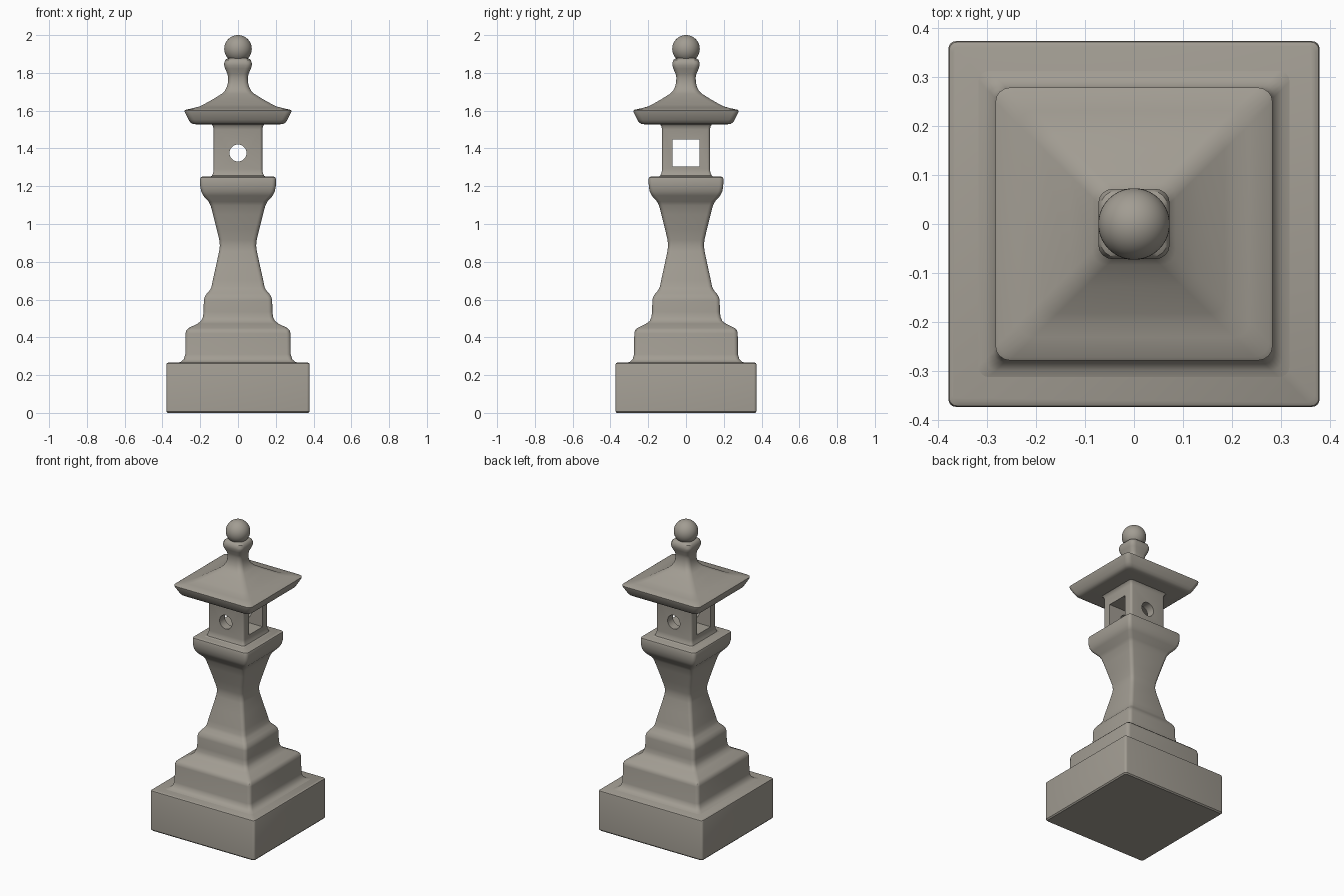
import bpy, bmesh, math

if "Cube" in bpy.data.objects:
    bpy.data.objects.remove(bpy.data.objects["Cube"])

stone = bpy.data.materials.new("warm grey stone")
stone.diffuse_color = (0.36, 0.335, 0.29, 1)
stone.use_nodes = True
stone.node_tree.nodes["Principled BSDF"].inputs["Base Color"].default_value = stone.diffuse_color
Y_SCALE = 0.985      # slightly narrower front to back
CORNER_SEGS = 4


def smooth(obj, angle=35):
    bpy.ops.object.select_all(action='DESELECT')
    obj.select_set(True)
    bpy.context.view_layer.objects.active = obj
    bpy.ops.object.shade_smooth_by_angle(angle=math.radians(angle))


def add_object(name, bm):
    bmesh.ops.recalc_face_normals(bm, faces=bm.faces)
    mesh = bpy.data.meshes.new(name)
    bm.to_mesh(mesh)
    bm.free()
    mesh.materials.append(stone)
    obj = bpy.data.objects.new(name, mesh)
    bpy.context.collection.objects.link(obj)
    return obj


def square_loft(name, profile, radius):
    """Stack rounded squares; profile holds (half width, z)."""
    bm = bmesh.new()
    rings = []
    for w, z in profile:
        r = min(radius, w * 0.5)
        ring = []
        for q, (sx, sy) in enumerate(((1, 1), (-1, 1), (-1, -1), (1, -1))):
            for k in range(CORNER_SEGS + 1):
                a = (q + k / CORNER_SEGS) * math.pi / 2
                ring.append(bm.verts.new((sx * (w - r) + r * math.cos(a),
                                          (sy * (w - r) + r * math.sin(a)) * Y_SCALE, z)))
        rings.append(ring)
    n = len(rings[0])
    for lo, hi in zip(rings, rings[1:]):
        for i in range(n):
            j = (i + 1) % n
            bm.faces.new((lo[i], lo[j], hi[j], hi[i]))
    bm.faces.new(rings[0])
    bm.faces.new(rings[-1])
    return add_object(name, bm)


# Square plinth block
smooth(square_loft("plinth", [
    (0.372, 0), (0.379, 0.008), (0.379, 0.255), (0.377, 0.262), (0.370, 0.266)], 0.015))

# Stepped foot, waisted shaft and flared platform
smooth(square_loft("pedestal", [
    (0.325, 0.264), (0.303, 0.270), (0.287, 0.284), (0.279, 0.31), (0.278, 0.42),
    (0.274, 0.437), (0.262, 0.449), (0.215, 0.472), (0.195, 0.487), (0.186, 0.507),
    (0.182, 0.535), (0.181, 0.595), (0.177, 0.613), (0.165, 0.632), (0.149, 0.650),
    (0.140, 0.668), (0.134, 0.70), (0.115, 0.785), (0.100, 0.855), (0.096, 0.885),
    (0.099, 0.915), (0.112, 0.97), (0.132, 1.05), (0.145, 1.098), (0.155, 1.118),
    (0.184, 1.150), (0.195, 1.172), (0.200, 1.20), (0.201, 1.238), (0.198, 1.247),
    (0.190, 1.251)], 0.022))

# Lantern room, cut by square side windows and a round front-to-back hole
room = square_loft("lantern_room", [
    (0.150, 1.249), (0.138, 1.256), (0.131, 1.272), (0.129, 1.29),
    (0.129, 1.50), (0.132, 1.517), (0.140, 1.528), (0.150, 1.535)], 0.014)
bm = bmesh.new()
bmesh.ops.create_cube(bm, size=1)
bmesh.ops.scale(bm, verts=bm.verts, vec=(0.6, 0.143, 0.143))
bmesh.ops.translate(bm, verts=bm.verts, vec=(0, 0, 1.376))
window = add_object("window_cutter", bm)
bm = bmesh.new()
bmesh.ops.create_cone(bm, cap_ends=True, segments=32, radius1=0.045, radius2=0.045, depth=0.6)
for v in bm.verts:
    x, y, z = v.co
    v.co = (x, -z, y + 1.376)
hole = add_object("round_hole_cutter", bm)
bpy.context.view_layer.objects.active = room
for cutter in (window, hole):
    cutter.hide_render = True
    mod = room.modifiers.new(cutter.name, 'BOOLEAN')
    mod.operation = 'DIFFERENCE'
    mod.solver = 'EXACT'
    mod.object = cutter
    bpy.ops.object.modifier_apply(modifier=mod.name)
    bpy.data.objects.remove(cutter)
smooth(room)

# Swept roof with neck and square collar
smooth(square_loft("roof", [
    (0.225, 1.528), (0.240, 1.530), (0.253, 1.538), (0.262, 1.552), (0.282, 1.592),
    (0.283, 1.600), (0.276, 1.605), (0.235, 1.614), (0.205, 1.622), (0.185, 1.631),
    (0.130, 1.662), (0.085, 1.690), (0.070, 1.705), (0.059, 1.725), (0.053, 1.75),
    (0.052, 1.775), (0.056, 1.795), (0.068, 1.822), (0.073, 1.840), (0.073, 1.852),
    (0.068, 1.868), (0.058, 1.876), (0.040, 1.880)], 0.03))

# Ball finial
bm = bmesh.new()
bmesh.ops.create_uvsphere(bm, u_segments=40, v_segments=24, radius=0.073)
bmesh.ops.translate(bm, verts=bm.verts, vec=(0, 0, 1.927))
smooth(add_object("ball_finial", bm), 60)
